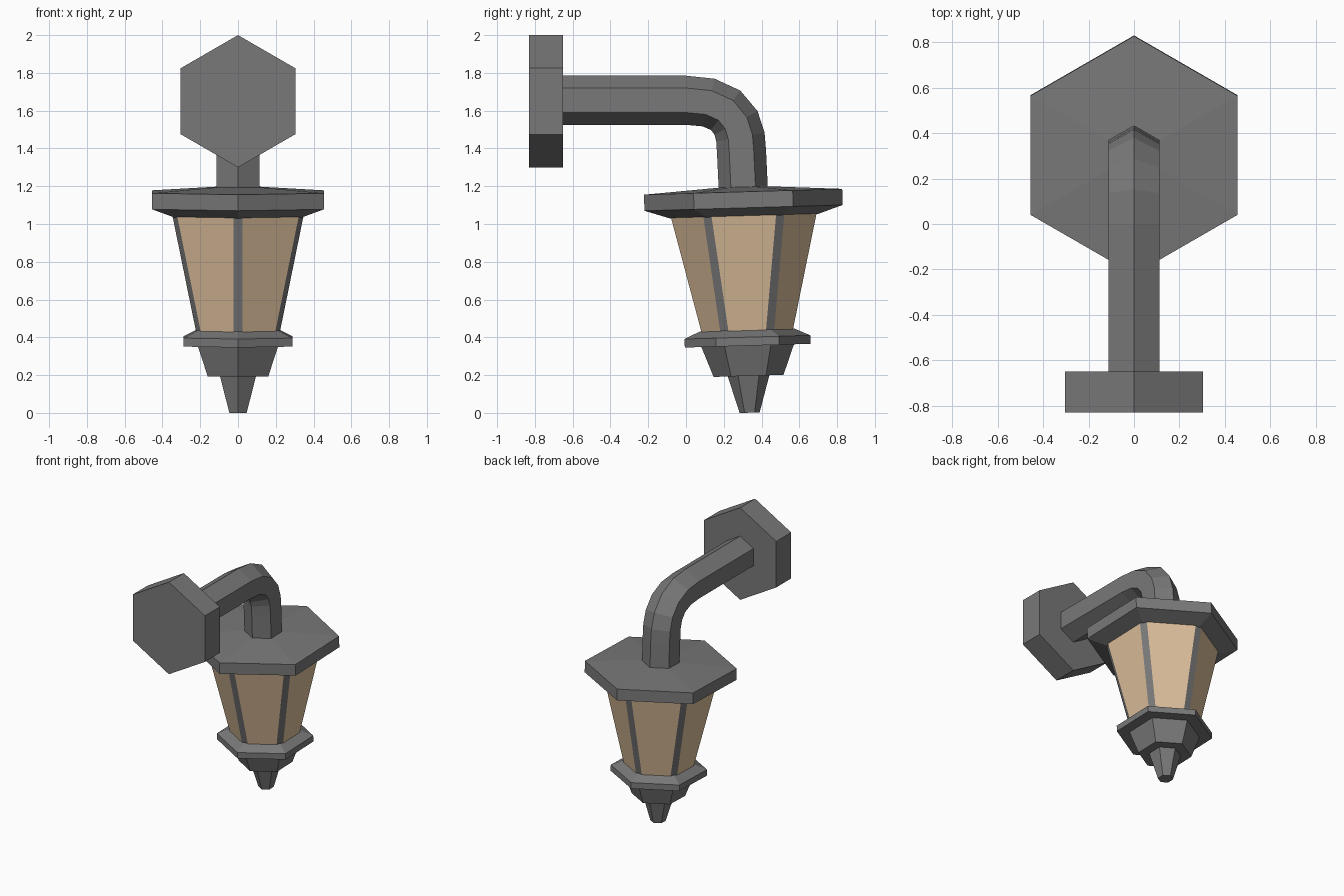
import bpy
import bmesh
import math
from mathutils import Matrix, Vector

cube = bpy.data.objects.get("Cube")
if cube:
    bpy.data.objects.remove(cube, do_unlink=True)


def make_material(name, rgb):
    mat = bpy.data.materials.new(name)
    mat.use_nodes = True
    mat.diffuse_color = (*rgb, 1)
    mat.node_tree.nodes["Principled BSDF"].inputs["Base Color"].default_value = (*rgb, 1)
    return mat


METAL = make_material("dark grey metal", (0.19, 0.19, 0.19))
GLASS = make_material("warm amber glass", (0.72, 0.52, 0.33))

# The lantern hangs with a slight tilt
LANTERN = Matrix.Translation((0, 0.337, 0.001)) @ Matrix.Rotation(math.radians(1.7), 4, 'X')


def hexagon(radius):
    """Six corners, the first on the local y axis."""
    return [Vector((radius * math.sin(i * math.pi / 3), radius * math.cos(i * math.pi / 3), 0))
            for i in range(6)]


def loft(name, rings, materials=(METAL,), rule=None):
    """Flat-faced skin through matching rings of points, capped at both ends."""
    bm = bmesh.new()
    loops = [[bm.verts.new(p) for p in ring] for ring in rings]
    count = len(loops[0])
    for low, high in zip(loops, loops[1:]):
        for i in range(count):
            j = (i + 1) % count
            face = bm.faces.new((low[i], low[j], high[j], high[i]))
            if rule:
                face.material_index = rule(i)
    bm.faces.new(loops[0])
    bm.faces.new(loops[-1])
    bmesh.ops.recalc_face_normals(bm, faces=bm.faces)
    mesh = bpy.data.meshes.new(name)
    bm.to_mesh(mesh)
    bm.free()
    for mat in materials:
        mesh.materials.append(mat)
    obj = bpy.data.objects.new(name, mesh)
    bpy.context.collection.objects.link(obj)
    return obj


def turned(name, profile):
    """Six-sided lantern part from (radius, height) pairs."""
    obj = loft(name, [[p + Vector((0, 0, z)) for p in hexagon(r)] for r, z in profile])
    obj.matrix_world = LANTERN


# Metal parts of the lantern, bottom to top
turned("finial", [(0.053, 0), (0.11, 0.195)])
turned("cup", [(0.185, 0.195), (0.245, 0.355)])
turned("lower_rim", [(0.333, 0.355), (0.333, 0.40), (0.25, 0.438)])
turned("roof", [(0.39, 1.04), (0.525, 1.085), (0.525, 1.17), (0.01, 1.203)])


# Glass body with a narrow metal bar on each cut corner
def cut_corner_ring(radius, z, bar=0.05):
    corners = hexagon(radius)
    cut = bar / math.sqrt(3)
    ring = []
    for i, corner in enumerate(corners):
        for other in (corners[i - 1], corners[(i + 1) % 6]):
            ring.append(corner + (other - corner).normalized() * cut + Vector((0, 0, z)))
    return ring


body = loft("glass_body", [cut_corner_ring(0.257, 0.435), cut_corner_ring(0.40, 1.045)],
            (GLASS, METAL), lambda i: 1 - i % 2)
body.matrix_world = LANTERN

# Six-sided wall plate
loft("wall_plate", [[Vector((p.x, y, p.y + 1.65)) for p in hexagon(0.35)]
                    for y in (-0.83, -0.65)])

# Bent arm: hexagon swept along (y, z) points, ridge in the plane of the bend
path = [(-0.66, 1.655), (0.0, 1.655), (0.12, 1.643), (0.21, 1.602),
        (0.265, 1.535), (0.288, 1.46), (0.294, 1.38), (0.304, 1.17)]
path = [Vector((0, y, z)) for y, z in path]
rings = []
for i, centre in enumerate(path):
    along = (path[min(i + 1, len(path) - 1)] - path[max(i - 1, 0)]).normalized()
    if i == 1:
        along = Vector((0, 1, 0))
    outward = Vector((1, 0, 0)).cross(along)
    rings.append([centre + Vector((p.x, 0, 0)) + outward * p.y for p in hexagon(0.13)])
loft("arm", rings)
